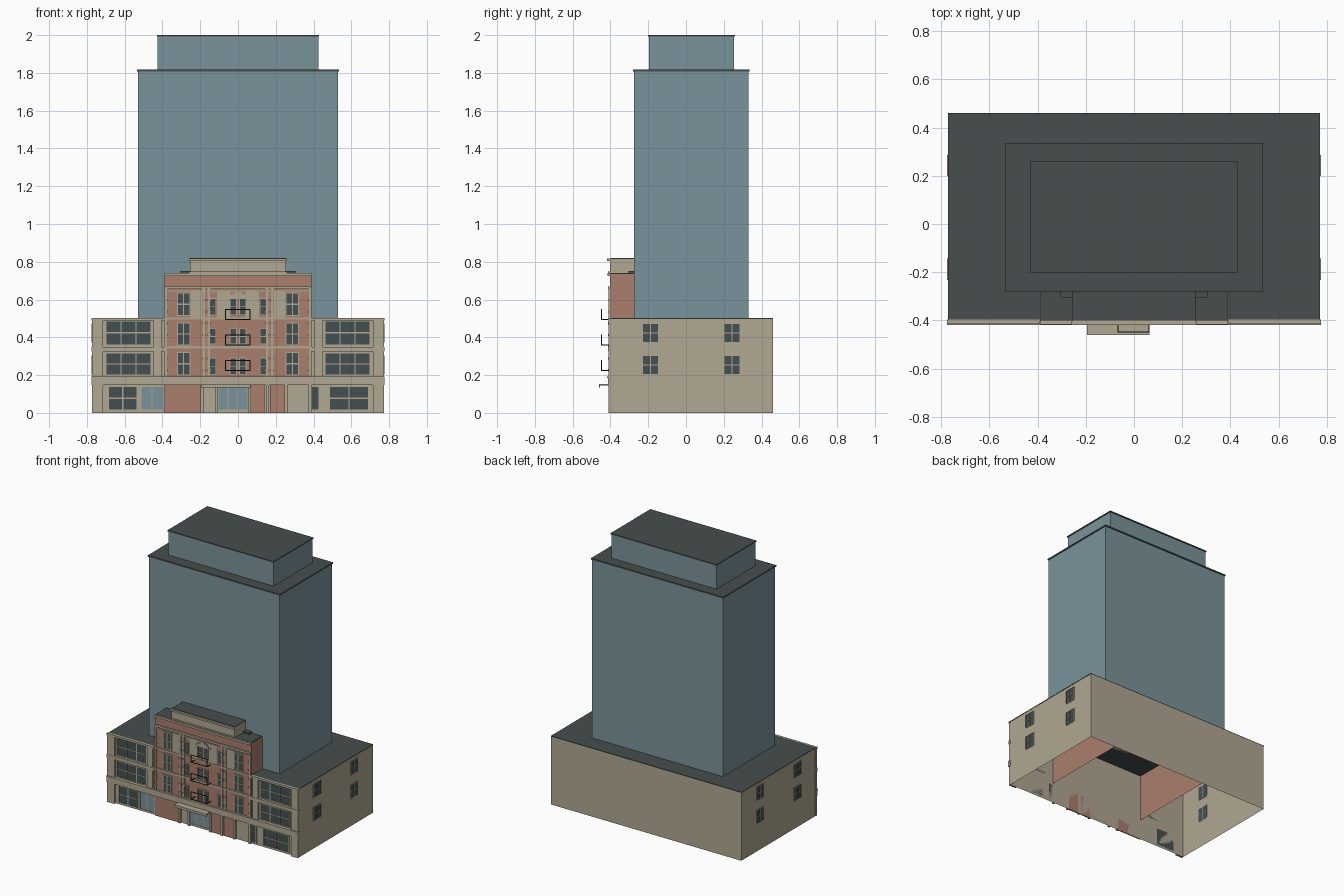
import bpy, bmesh

cube = bpy.data.objects.get("Cube")
if cube:
    bpy.data.objects.remove(cube, do_unlink=True)


def material(name, rgb):
    lin = [((c / 255 + 0.055) / 1.055) ** 2.4 for c in rgb] + [1]
    m = bpy.data.materials.new(name)
    m.use_nodes = True
    m.diffuse_color = lin
    m.node_tree.nodes["Principled BSDF"].inputs["Base Color"].default_value = lin
    return m


STONE = material("tan stone", (178, 168, 147))
BRICK = material("red brick", (170, 126, 108))
GLASS = material("blue glass", (122, 148, 155))
ROOF = material("dark roof", (70, 78, 77))
PANE = material("dark window glass", (68, 80, 80))
IRON = material("black iron", (34, 38, 38))


def build(name, mat, boxes, open_bottom=False):
    """One object made of boxes given as (x0, x1, y0, y1, z0, z1)."""
    bm = bmesh.new()
    for x0, x1, y0, y1, z0, z1 in boxes:
        v = [bm.verts.new((x, y, z)) for z in (z0, z1)
             for x, y in ((x0, y0), (x1, y0), (x1, y1), (x0, y1))]
        if not open_bottom:
            bm.faces.new(v[3::-1])
        bm.faces.new(v[4:])
        for i in range(4):
            j = (i + 1) % 4
            bm.faces.new((v[i], v[j], v[j + 4], v[i + 4]))
    me = bpy.data.meshes.new(name)
    bm.to_mesh(me)
    bm.free()
    me.materials.append(mat)
    ob = bpy.data.objects.new(name, me)
    bpy.context.collection.objects.link(ob)
    return ob


WALL = -0.395    # wing wall plane
FACE = -0.403    # brick wall plane
TRIM = -0.412    # outer plane of stone trim
BACK = 0.46


def frame(x0, x1, z0, z1, y, cols, rows, w=0.006, depth=0.007):
    """Border and glazing bars around a front window."""
    out = []
    for i in range(cols + 1):
        x = x0 + (x1 - x0) * i / cols
        out.append((x - w / 2, x + w / 2, y - depth, y, z0, z1))
    for i in range(rows + 1):
        z = z0 + (z1 - z0) * i / rows
        out.append((x0 - w / 2, x1 + w / 2, y - depth, y, z - w / 2, z + w / 2))
    return out


def window_set(name, openings, y, cols, rows, w=0.006, glass=PANE):
    build(name + "_panes", glass,
          [(a, b, y - 0.004, y, c, d) for a, b, c, d in openings])
    build(name + "_frames", STONE,
          [f for a, b, c, d in openings for f in frame(a, b, c, d, y, cols, rows, w)])


# Podium shell and its roof
build("podium_walls", STONE, [(-0.77, 0.77, WALL, BACK, 0, 0.497)], True)
build("podium_roof", ROOF, [(-0.772, 0.772, -0.398, BACK, 0.497, 0.502)])

# Tower, setback and thin roof slabs
build("tower_shaft", GLASS, [(-0.53, 0.53, -0.275, 0.33, 0.5, 1.81)], True)
build("tower_roof", ROOF, [(-0.535, 0.535, -0.28, 0.335, 1.808, 1.818)])
build("setback_shaft", GLASS, [(-0.425, 0.425, -0.197, 0.255, 1.815, 1.993)])
build("setback_roof", ROOF, [(-0.43, 0.43, -0.202, 0.26, 1.992, 2.0)])

# Central brick pavilion with stone parapet
build("brick_pavilion", BRICK, [(-0.39, 0.39, FACE, 0.27, 0.15, 0.735)], True)
build("pavilion_roof", ROOF, [(-0.388, 0.388, -0.4, -0.275, 0.735, 0.74)])
build("parapet_block", STONE, [(-0.255, 0.255, FACE, -0.275, 0.735, 0.815)])
build("parapet_roof", ROOF, [(-0.255, 0.255, -0.4, -0.275, 0.815, 0.82)])
build("roof_vents", ROOF, [(s - 0.025, s + 0.025, -0.305, -0.275, 0.735, 0.752)
                           for s in (-0.28, 0.28)])

# Cornices and string courses across the pavilion
courses = [(0.39, 0.725, 0.74, -0.416), (0.385, 0.655, 0.67, -0.414),
           (0.385, 0.642, 0.648, -0.41), (0.385, 0.495, 0.505, -0.41),
           (0.385, 0.34, 0.353, -0.41), (0.26, 0.805, 0.818, -0.418),
           (0.26, 0.735, 0.748, -0.412)]
build("pavilion_cornices", STONE, [(-w, w, y, FACE, a, b) for w, a, b, y in courses])

# Upright trim on the pavilion, with a beaded joint at every step
uprights, beads = [], []
for x in (-0.382, -0.182, -0.155, 0.155, 0.182, 0.382):
    uprights.append((x - 0.006, x + 0.006, -0.41, FACE, 0.19, 0.66))
    for k in range(8):
        z = 0.22 + k * 0.062
        beads.append((x - 0.009, x + 0.009, -0.413, FACE, z, z + 0.012))
build("pavilion_uprights", STONE, uprights)
build("upright_beads", STONE, beads)

# Stone surround behind the top-floor windows
build("top_floor_panels", STONE, [(-0.25, -0.19, -0.406, FACE, 0.505, 0.642),
                                  (0.19, 0.25, -0.406, FACE, 0.505, 0.642),
                                  (-0.11, -0.04, -0.406, FACE, 0.505, 0.642),
                                  (0.04, 0.11, -0.406, FACE, 0.505, 0.642)])

# Pavilion windows: wide outer bays and narrow middle bays
floors = [(0.2, 0.32), (0.36, 0.475), (0.515, 0.635)]
window_set("outer_bay", [(s - 0.033, s + 0.033, a, b)
                         for s in (-0.288, 0.288) for a, b in floors], FACE, 2, 2)
window_set("middle_bay", [(s - 0.017, s + 0.017, a + 0.005, b - 0.03)
                          for s in (-0.135, -0.025, 0.025, 0.135)
                          for a, b in floors], FACE, 1, 2, 0.004)

# Small gable over the middle top window
build("middle_lintels", STONE, [(-0.06 + i * 0.015, 0.06 - i * 0.015, -0.41, FACE,
                                 0.605 + i * 0.009, 0.614 + i * 0.009) for i in range(4)])

# Wing windows
window_set("wing_upper", [(min(s * 0.46, s * 0.7), max(s * 0.46, s * 0.7), a, b)
                          for s in (-1, 1)
                          for a, b in ((0.2, 0.318), (0.36, 0.488))], WALL, 3, 2)
window_set("wing_ground", [(-0.685, -0.535, 0.015, 0.14),
                           (0.485, 0.69, 0.015, 0.14)], WALL, 2, 2)
window_set("narrow_ground", [(0.388, 0.428, 0.015, 0.14)], WALL, 1, 1)

# Wing piers and floor bands
piers, bands = [], []
for s in (-1, 1):
    for a, b in ((0.715, 0.772), (0.405, 0.448)):
        piers.append((min(s * a, s * b), max(s * a, s * b), -0.41, WALL, 0, 0.5))
    for a, b in ((0.325, 0.35), (0.488, 0.503)):
        bands.append((min(s * 0.39, s * 0.775), max(s * 0.39, s * 0.775), TRIM, WALL, a, b))
piers[1] = piers[1][:4] + (0.15, 0.5)
piers[3] = piers[3][:4] + (0.15, 0.5)
build("wing_piers", STONE, piers)
build("wing_bands", STONE, bands)
build("first_floor_band", STONE, [(-0.775, 0.775, -0.414, WALL, 0.147, 0.193),
                                  (-0.775, 0.775, -0.418, WALL, 0.186, 0.193)])

# Street level: brick panels, shop front and entrance
build("street_brick", BRICK, [(a, b, FACE, WALL, 0, 0.147) for a, b in
                              ((-0.39, -0.19), (0.06, 0.14), (0.17, 0.25))])
build("street_posts", STONE, [(x - 0.008, x + 0.008, -0.411, WALL, 0, 0.147)
                              for x in (-0.19, -0.115, 0.06, 0.155, 0.255, 0.38)])
window_set("shop_front", [(-0.515, -0.395, 0.015, 0.14)], WALL, 2, 1, 0.006, GLASS)
window_set("entrance", [(-0.107, 0.052, 0.015, 0.137)], WALL, 3, 1, 0.005, GLASS)

# Entrance canopy with a front lip
build("entrance_canopy", STONE, [(-0.195, 0.065, -0.455, WALL, 0.145, 0.152),
                                 (-0.195, 0.065, -0.46, -0.454, 0.134, 0.152)])

# Iron balconies: open rail frames
rails = []
T = 0.004
for z in (0.222, 0.357, 0.492):
    x0, x1, y0, h = -0.068, 0.065, -0.45, 0.053
    for zz in (z, z + h):
        rails.append((x0, x1, y0, y0 + T, zz, zz + T))
    for x in (x0, x1 - T):
        rails.append((x, x + T, y0, y0 + T, z, z + h))
        rails.append((x, x + T, y0, FACE, z, z + T))
build("balcony_rails", IRON, rails)

# Side windows on both end walls
panes, bars = [], []
for s in (-1, 1):
    def slab(y0, y1, z0, z1, out):
        xs = sorted((s * 0.768, s * (0.77 + out)))
        return (xs[0], xs[1], y0, y1, z0, z1)
    for y in (-0.188, 0.243):
        for z in (0.253, 0.423):
            w, h, t = 0.042, 0.049, 0.004
            panes.append(slab(y - w, y + w, z - h, z + h, 0.002))
            for d in (-w, 0, w):
                bars.append(slab(y + d - t / 2, y + d + t / 2, z - h, z + h, 0.005))
            for d in (-h, 0, h):
                bars.append(slab(y - w, y + w, z + d - t / 2, z + d + t / 2, 0.005))
build("side_window_panes", PANE, panes)
build("side_window_frames", STONE, bars)
